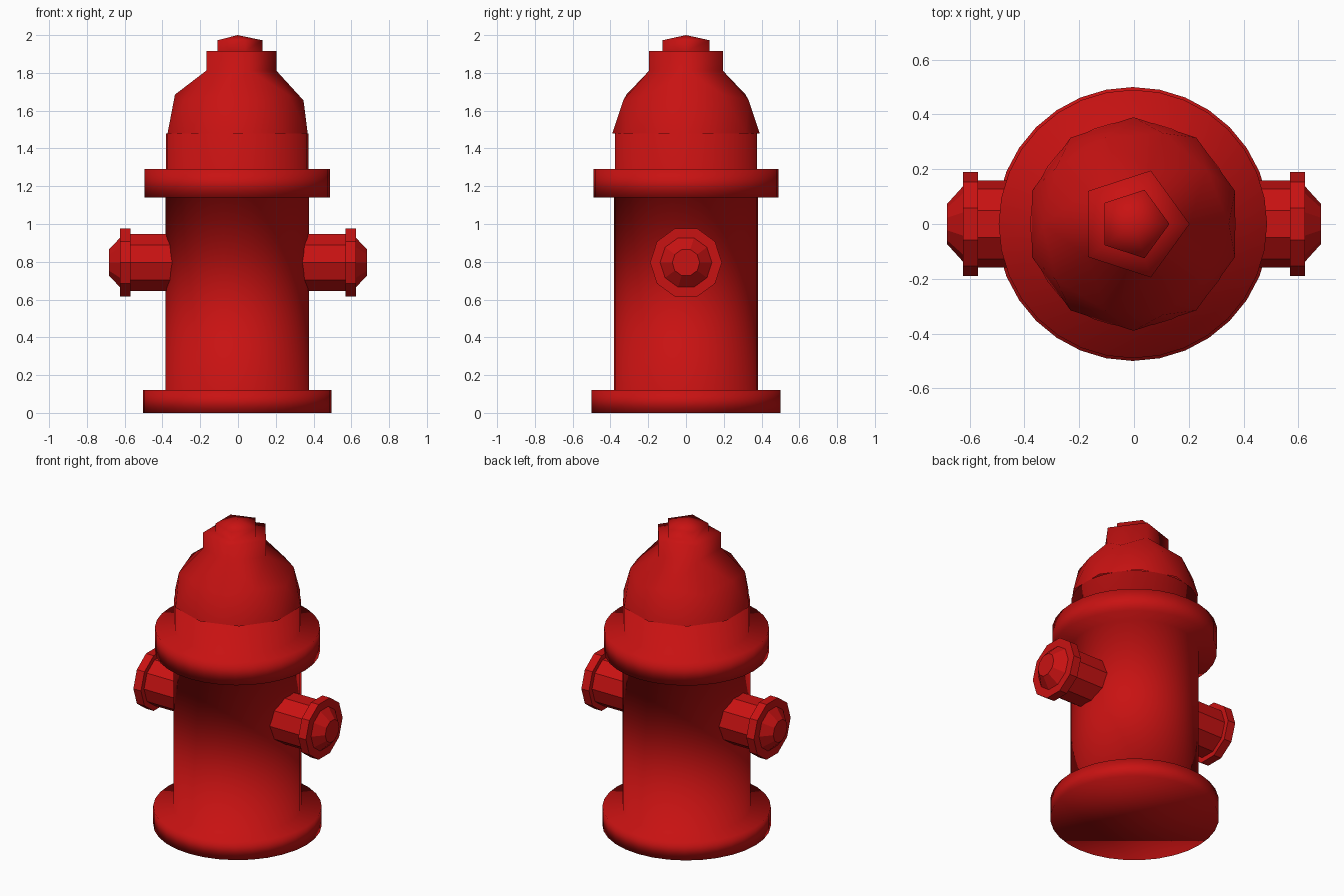
import bpy, bmesh, math
from mathutils import Matrix, Vector

if "Cube" in bpy.data.objects:
    bpy.data.objects.remove(bpy.data.objects["Cube"])

RED = (0.58, 0.006, 0.006, 1)
red = bpy.data.materials.new("hydrant red")
red.use_nodes = True
red.diffuse_color = RED
red.node_tree.nodes["Principled BSDF"].inputs["Base Color"].default_value = RED


def finish(bm, name, smooth, matrix=Matrix()):
    bm.transform(matrix)
    bmesh.ops.recalc_face_normals(bm, faces=bm.faces)
    for f in bm.faces:
        f.smooth = smooth
    mesh = bpy.data.meshes.new(name)
    bm.to_mesh(mesh)
    bm.free()
    mesh.materials.append(red)
    obj = bpy.data.objects.new(name, mesh)
    bpy.context.collection.objects.link(obj)
    return obj


def lathe(name, profile, sides, smooth, matrix):
    """Rings of (radius, height) around z, closed by a flat face at each end."""
    bm = bmesh.new()
    rings = []
    for r, z in profile:
        angles = [2 * math.pi * i / sides for i in range(sides)]
        rings.append([bm.verts.new((r * math.cos(a), r * math.sin(a), z)) for a in angles])
    for low, high in zip(rings, rings[1:]):
        for i in range(sides):
            j = (i + 1) % sides
            bm.faces.new((low[i], low[j], high[j], high[i]))
    bm.faces.new(rings[0])
    bm.faces.new(rings[-1])
    return finish(bm, name, smooth, matrix)


# Barrel with foot plate and upper flange
lathe("barrel", [(0.5, 0), (0.5, 0.12), (0.38, 0.12), (0.38, 1.14), (0.49, 1.14),
                 (0.49, 1.29), (0.376, 1.29), (0.376, 1.48)],
      32, True, Matrix.Translation((-0.004, 0, 0)))

# Side outlets with collar and tapered cap
outlet = [(0.158, 0.3), (0.158, 0.57), (0.19, 0.57), (0.19, 0.625), (0.137, 0.625), (0.073, 0.683)]
for side, sign in (("left", 1), ("right", -1)):
    turn = Matrix.Rotation(sign * math.pi / 2, 4, "Y") @ Matrix.Rotation(math.pi / 2, 4, "Z")
    lathe(side + "_outlet", outlet, 10, False, Matrix.Translation((0, 0, 0.796)) @ turn)

# Bonnet: half a faceted ball whose crown is raised into a stepped five-sided nut
bm = bmesh.new()
bmesh.ops.create_icosphere(bm, subdivisions=2, radius=0.39)
bmesh.ops.delete(bm, geom=[v for v in bm.verts if v.co.z < -0.01], context="VERTS")
apex = max(bm.verts, key=lambda v: v.co.z)
cap = list(apex.link_faces)


def raise_cap(faces, lift, scale=1.0):
    out = bmesh.ops.extrude_face_region(bm, geom=faces)["geom"]
    bmesh.ops.delete(bm, geom=faces, context="FACES_ONLY")
    for v in (g for g in out if isinstance(g, bmesh.types.BMVert)):
        v.co = Vector((v.co.x * scale, v.co.y * scale, v.co.z + lift))
    return [g for g in out if isinstance(g, bmesh.types.BMFace)]


cap = raise_cap(cap, 0.103)
cap = raise_cap(cap, 0, 0.64)
cap = raise_cap(cap, 0.058)
top = max({v for f in cap for v in f.verts}, key=lambda v: v.co.z)
top.co.z = 0.52
finish(bm, "bonnet", True, Matrix.Translation((-0.002, 0, 1.48)))
